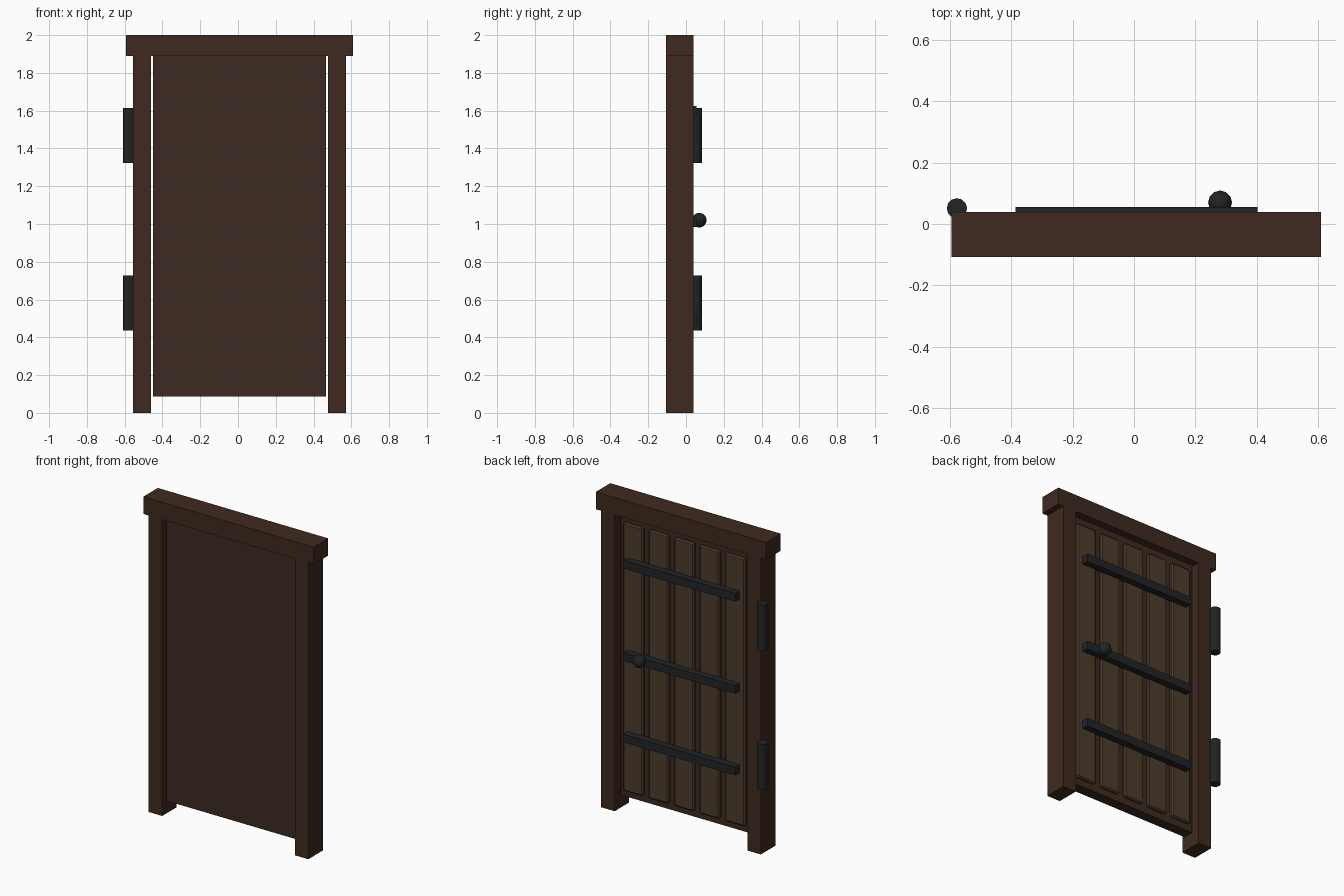
import bpy

if "Cube" in bpy.data.objects:
    bpy.data.objects.remove(bpy.data.objects["Cube"])

CX = 0.008                 # centre line of the door
BACK, FRONT = 0.039, -0.107


def material(name, rgb):
    m = bpy.data.materials.new(name)
    m.diffuse_color = (*rgb, 1)
    m.use_nodes = True
    m.node_tree.nodes["Principled BSDF"].inputs["Base Color"].default_value = m.diffuse_color
    return m


FRAME = material("frame_wood", (0.050, 0.023, 0.014))
SLAB = material("slab_wood", (0.045, 0.024, 0.015))
PLANK = material("plank_wood", (0.075, 0.045, 0.025))
IRON = material("dark_iron", (0.016, 0.017, 0.019))


def finish(name, mat):
    ob = bpy.context.object
    ob.name = name
    ob.data.materials.append(mat)
    return ob


def box(name, mat, x, y, z, bevel=0):
    """Box from (min, max) pairs."""
    spans = (x, y, z)
    bpy.ops.mesh.primitive_cube_add(size=1, location=[(a + b) / 2 for a, b in spans])
    ob = finish(name, mat)
    ob.scale = [b - a for a, b in spans]
    bpy.ops.object.transform_apply(location=False, rotation=False, scale=True)
    if bevel:
        mod = ob.modifiers.new("bevel", 'BEVEL')
        mod.width = bevel
        mod.segments = 1
    return ob


# Frame: two posts and a lintel
for side, s in (("left", -1), ("right", 1)):
    xs = sorted((CX + s * 0.468, CX + s * 0.563))
    box(f"{side}_post", FRAME, xs, (FRONT, BACK), (0, 1.89))
box("lintel", FRAME, (CX - 0.601, CX + 0.601), (FRONT, BACK), (1.89, 2.0))

# Door slab, recessed between the posts
box("door_slab", SLAB, (CX - 0.458, CX + 0.458), (-0.078, -0.01), (0.088, 1.89))

# Five raised planks on the back
for i in range(5):
    x = CX + (i - 2) * 0.18
    box(f"plank_{i + 1}", PLANK, (x - 0.07, x + 0.07), (-0.015, 0.012), (0.13, 1.84), 0.008)

# Three iron bars across the planks
for i, z in enumerate((0.465, 0.985, 1.573)):
    box(f"iron_bar_{i + 1}", IRON, (CX - 0.394, CX + 0.394), (0.008, 0.055), (z, z + 0.052))

# Hinge barrels
for name, z in (("lower_hinge", 0.581), ("upper_hinge", 1.468)):
    bpy.ops.mesh.primitive_cylinder_add(vertices=12, radius=0.033, depth=0.292,
                                        location=(-0.576, 0.051, z))
    finish(name, IRON)

# Round knob
bpy.ops.mesh.primitive_uv_sphere_add(segments=12, ring_count=8, radius=0.039,
                                     location=(0.28, 0.07, 1.02))
finish("door_knob", IRON)
